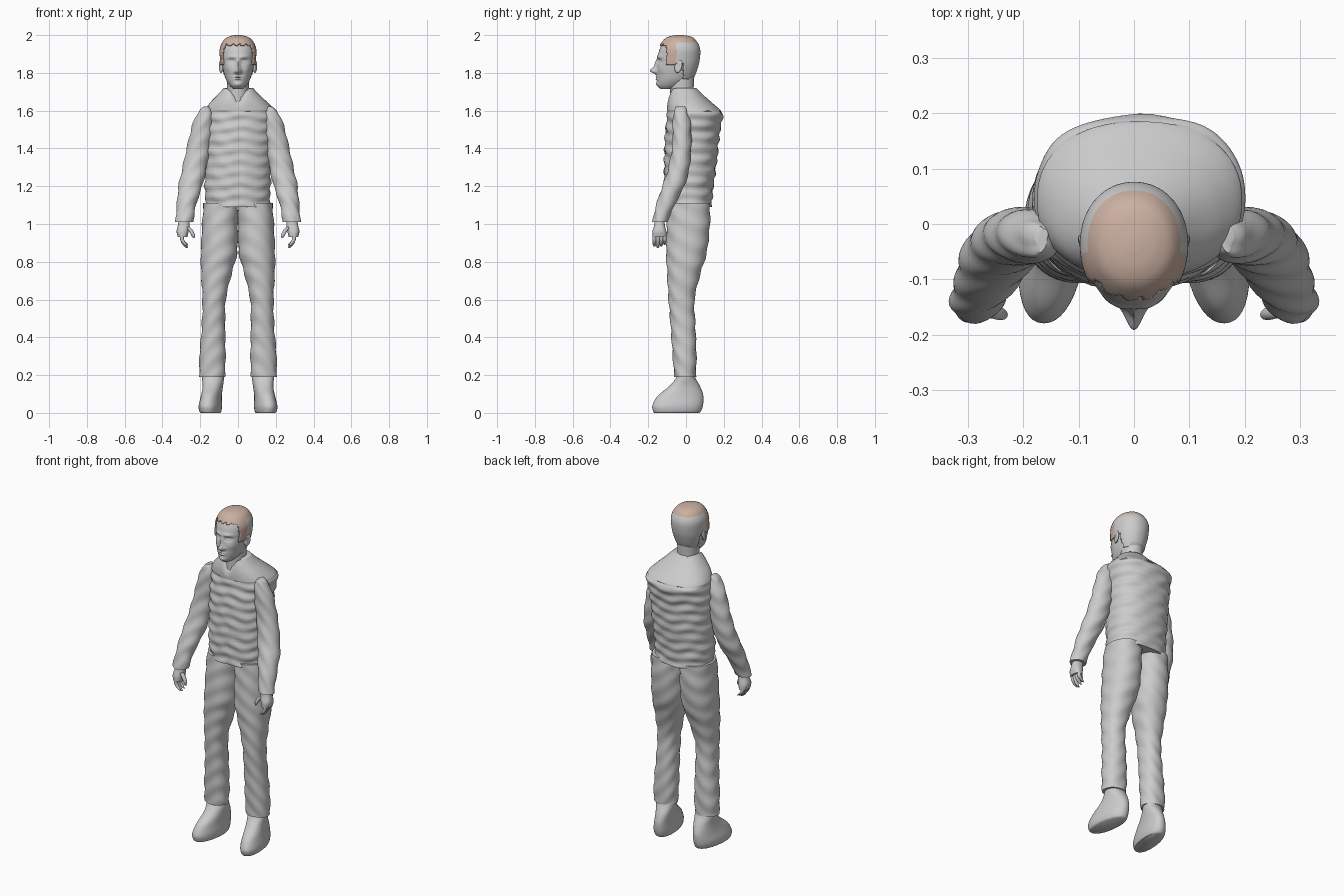
import bpy
import bmesh
from math import sin, cos, pi, exp, radians
from mathutils import Vector

cube = bpy.data.objects.get("Cube")
if cube:
    bpy.data.objects.remove(cube, do_unlink=True)


def make_material(name, colour):
    mat = bpy.data.materials.new(name)
    mat.use_nodes = True
    mat.diffuse_color = colour
    mat.node_tree.nodes["Principled BSDF"].inputs["Base Color"].default_value = colour
    return mat


grey = make_material("plain grey", (0.6, 0.6, 0.6, 1))
tan = make_material("hair tan", (0.6, 0.44, 0.36, 1))


def finish(bm, name, angle=50):
    """Turn a bmesh into a smooth-shaded object."""
    bmesh.ops.recalc_face_normals(bm, faces=bm.faces)
    mesh = bpy.data.meshes.new(name)
    bm.to_mesh(mesh)
    bm.free()
    mesh.materials.append(grey)
    obj = bpy.data.objects.new(name, mesh)
    bpy.context.collection.objects.link(obj)
    bpy.ops.object.select_all(action='DESELECT')
    obj.select_set(True)
    bpy.context.view_layer.objects.active = obj
    bpy.ops.object.shade_smooth_by_angle(angle=radians(angle))
    return obj


def spline(rows, steps):
    """Smoothly interpolate the rows of section values."""
    rows = [Vector(r) for r in rows]
    last = len(rows) - 1
    out = []
    for i in range(last):
        a, b, c, d = (rows[max(0, min(last, i + k))] for k in (-1, 0, 1, 2))
        for s in range(steps):
            t = s / steps
            m0, m1 = (c - a) / 2, (d - b) / 2
            out.append(b + m0 * t + (3 * (c - b) - 2 * m0 - m1) * t ** 2
                       + (2 * (b - c) + m0 + m1) * t ** 3)
    return out + [rows[last]]


def loft(rows, steps=4, sides=32, power=2.0, shape=None, mirror=1):
    """Skin level sections given as (z, x_min, x_max, y_min, y_max)."""
    bm = bmesh.new()
    rings = []
    for z, x0, x1, y0, y1 in spline(rows, steps):
        ring = []
        for k in range(sides):
            c, s = cos(2 * pi * k / sides), sin(2 * pi * k / sides)
            u = abs(c) ** (2 / power) * (1 if c > 0 else -1)
            v = abs(s) ** (2 / power) * (1 if s > 0 else -1)
            p = Vector(((x0 + x1 + (x1 - x0) * u) / 2, (y0 + y1 + (y1 - y0) * v) / 2, z))
            if shape:
                p = shape(p, u, v)
            ring.append(bm.verts.new((p.x * mirror, p.y, p.z)))
        rings.append(ring)
    for low, high in zip(rings, rings[1:]):
        for k in range(sides):
            n = (k + 1) % sides
            bm.faces.new((low[k], low[n], high[n], high[k]))
    bm.faces.new(rings[0])
    bm.faces.new(rings[-1])
    return bm


def bump(p, x, z, w, h, amount):
    """Soft bulge on the face, the same on both sides."""
    return amount * exp(-((abs(p.x) - x) / w) ** 2 - ((p.z - z) / h) ** 2)


# Padded vest: quilted rings, a front seam and a dipped collar
def quilt(p, u, v):
    if p.z < 1.6:
        ridge = 0.004 * sin(p.z * 105 + sin(u * 5 + v * 2)) + 0.002 * sin(p.z * 61 + u * 9)
        p.x += u * ridge
        p.y += v * ridge
    if v < 0:
        p.y += 0.006 * exp(-(p.x / 0.008) ** 2)
        collar = max(0, p.z - 1.6) / 0.12
        p.z -= 0.07 * collar * exp(-(p.x / 0.035) ** 2)
    return p


vest = [(1.09, -.172, .168, -.11, .135), (1.2, -.176, .172, -.115, .145),
        (1.35, -.176, .178, -.115, .165), (1.48, -.178, .186, -.11, .178),
        (1.57, -.178, .198, -.10, .194), (1.6, -.175, .195, -.10, .185),
        (1.64, -.15, .16, -.10, .14), (1.68, -.112, .118, -.095, .095),
        (1.72, -.075, .08, -.085, .055)]
finish(loft(vest, 10, 64, 2.25, quilt), "vest", 60)

# Neck
finish(loft([(1.58, -.065, .065, -.09, .05), (1.68, -.058, .058, -.085, .04),
             (1.8, -.06, .06, -.09, .045)]), "neck")


# Head with modelled facial features
def face(p, u, v):
    if v < 0:
        front = min(1, -v * 1.5)
        p.y -= front * (bump(p, 0, 1.812, .013, .016, .036)
                        + bump(p, 0, 1.845, .010, .025, .014)
                        + bump(p, .014, 1.806, .009, .008, .012)
                        + bump(p, .03, 1.885, .028, .010, .007)
                        + bump(p, 0, 1.778, .024, .004, .008)
                        + bump(p, 0, 1.767, .020, .004, .008)
                        + bump(p, 0, 1.738, .022, .012, .008)
                        + bump(p, .05, 1.82, .02, .02, .005)
                        + bump(p, .034, 1.86, .010, .005, .007)
                        - bump(p, .034, 1.862, .020, .012, .012)
                        - bump(p, 0, 1.773, .026, .002, .003))
    return p


skull = [(1.715, -.025, .025, -.135, -.06), (1.735, -.046, .046, -.15, -.01),
         (1.77, -.066, .066, -.154, .03), (1.83, -.082, .082, -.153, .055),
         (1.88, -.088, .088, -.15, .066), (1.93, -.088, .088, -.138, .066),
         (1.97, -.068, .068, -.112, .045), (1.986, -.042, .042, -.085, .02),
         (1.992, -.012, .012, -.05, -.02)]
finish(loft(skull, 12, 96, 2.1, face), "head", 60)

# Hair shell, cut to a hairline, with the crown, temples and nape in tan
hair_mesh = loft(skull, 8, 80, 2.1)
bmesh.ops.recalc_face_normals(hair_mesh, faces=hair_mesh.faces)


def hairline(c):
    if c.y < -0.1:
        return 1.945 + 0.006 * sin(c.x * 190)
    if c.y < -0.06:
        return 1.845
    return 1.85 if c.y < -0.015 else 1.765 + 0.008 * sin(c.x * 150)


bald = [f for f in hair_mesh.faces if f.calc_center_median().z < hairline(f.calc_center_median())]
bmesh.ops.delete(hair_mesh, geom=bald, context='FACES')
hair = finish(hair_mesh, "hair", 60)
hair.data.materials.append(tan)
for poly in hair.data.polygons:
    c = poly.center
    temple = c.y < -0.05
    nape = c.z < 1.795 and c.y > 0.02
    poly.material_index = 1 if c.z > 1.955 or temple or nape else 0
thick = hair.modifiers.new("thickness", 'SOLIDIFY')
thick.thickness = 0.008
thick.offset = 1


# Limbs are written for the left side and mirrored
def wrinkle(p, u, v):
    fold = 0.0025 * sin(p.z * 60 + u * 4 + v * 3)
    p.x += u * fold
    p.y += v * fold
    return p


def splay(p, u, v):
    p.x -= 0.12 * p.y
    return p


leg = [(1.11, .0, .182, -.095, .125), (1.0, .0, .19, -.102, .127),
       (.85, .004, .196, -.105, .11), (.75, .03, .195, -.10, .08),
       (.6, .065, .188, -.092, .045), (.45, .068, .192, -.08, .05),
       (.3, .066, .204, -.07, .055), (.19, .07, .205, -.062, .052)]
shoe = [(.24, .085, .185, -.045, .04), (.19, .075, .19, -.05, .048),
        (.14, .08, .185, -.09, .075), (.09, .085, .19, -.15, .092),
        (.04, .082, .2, -.178, .09), (.01, .085, .197, -.174, .08),
        (0, .09, .19, -.168, .07)]
arm = [(1.622, .155, .178, -.05, -.005), (1.6, .14, .205, -.062, .008),
       (1.53, .13, .24, -.07, .025), (1.4, .148, .272, -.075, .028),
       (1.28, .17, .298, -.098, .015), (1.2, .19, .315, -.125, -.01),
       (1.1, .222, .324, -.158, -.06), (1.01, .238, .332, -.178, -.1)]
palm = [(1.03, .258, .312, -.165, -.115), (.995, .256, .318, -.168, -.112),
        (.96, .262, .325, -.178, -.104), (.93, .268, .318, -.178, -.102)]


def digit(name, path, radius, mirror):
    """Finger or thumb as a rounded chain of level sections."""
    rows = [(z, x - r, x + r, y - r, y + r)
            for (x, y, z), r in zip(path, (radius, radius, radius * .85, radius * .3))]
    finish(loft(rows, 4, 12, mirror=mirror), name)


for side, m in (("left", 1), ("right", -1)):
    finish(loft(leg, 8, 40, 2.2, wrinkle, m), side + "_trouser_leg")
    finish(loft(shoe, 5, 40, 2.2, splay, m), side + "_shoe")
    finish(loft(arm, 8, 32, 2.0, wrinkle, m), side + "_sleeve")
    finish(loft(palm, 4, 24, 2.4, None, m), side + "_palm")
    for i in range(4):
        y = -.167 + .018 * i
        tip = .872 + .008 * abs(i - 1)
        digit(f"{side}_finger_{i + 1}",
              [(.298, y, .945), (.295, y, .915), (.28, y, tip + .012), (.266, y, tip)], .0105, m)
    digit(side + "_thumb", [(.268, -.155, .985), (.25, -.16, .965),
                            (.238, -.163, .94), (.234, -.164, .925)], .012, m)

    # Ear
    ear = bmesh.new()
    bmesh.ops.create_uvsphere(ear, u_segments=20, v_segments=12, radius=1)
    for v in ear.verts:
        hollow = 0.006 * exp(-(v.co.y ** 2 + v.co.z ** 2) * 4) if v.co.x > 0 else 0
        v.co = Vector((m * (.09 + .011 * v.co.x - hollow + .006 * v.co.y),
                       -.04 + .02 * v.co.y - .006 * v.co.z * -1, 1.835 + .035 * v.co.z))
    finish(ear, side + "_ear")
